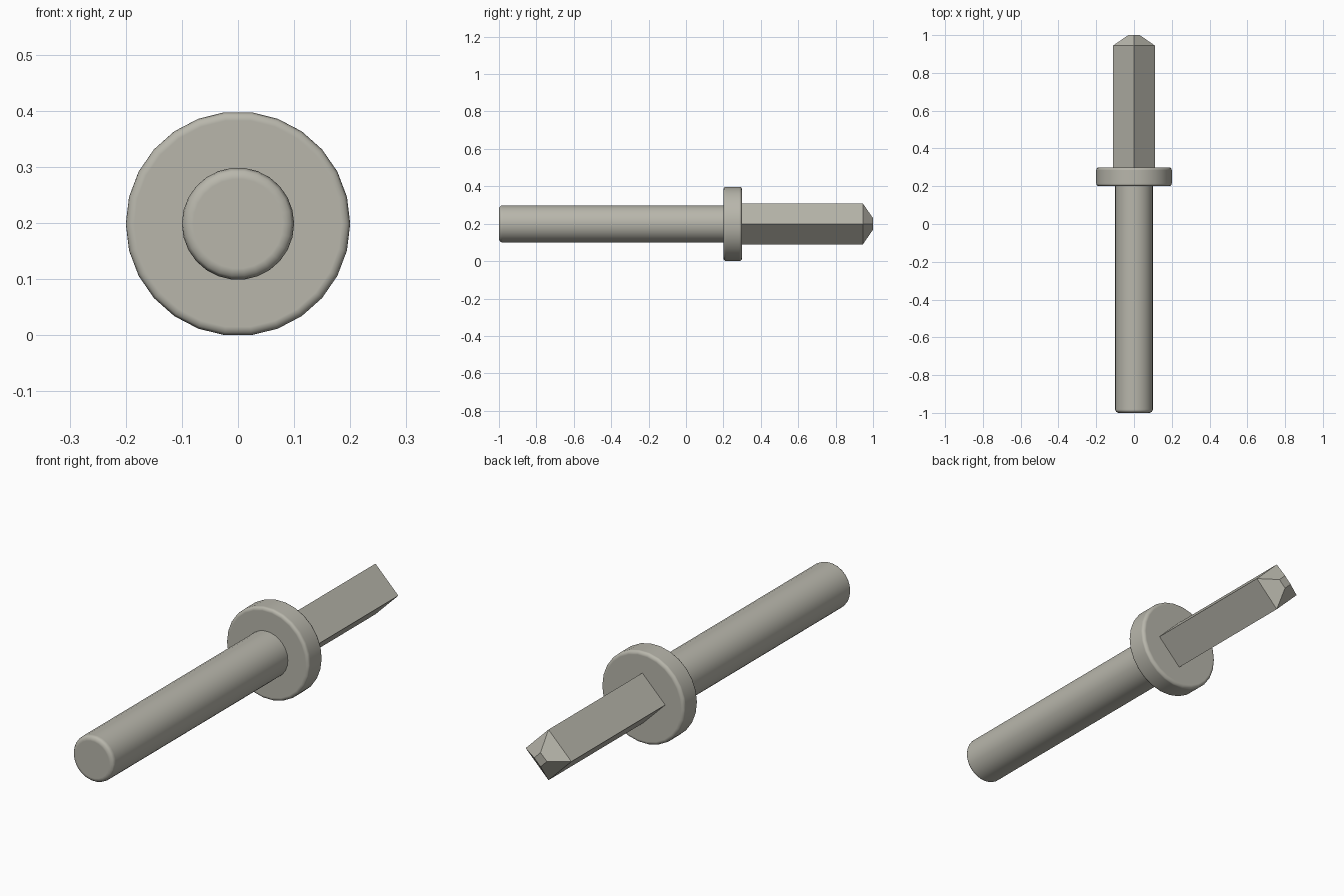
import bpy, bmesh
from math import radians, pi
from mathutils import Matrix

if "Cube" in bpy.data.objects:
    bpy.data.objects.remove(bpy.data.objects["Cube"], do_unlink=True)

AXIS_Z = 0.199
SIDES = 26

# Single warm grey metal
metal = bpy.data.materials.new("warm_grey")
metal.use_nodes = True
color = (0.48, 0.47, 0.41, 1)
metal.diffuse_color = color
metal.node_tree.nodes["Principled BSDF"].inputs["Base Color"].default_value = color


def prism(bm, sides, y0, y1, r0, r1, turn):
    """Capped prism or frustum running along y from y0 to y1."""
    place = (Matrix.Translation((0, (y0 + y1) / 2, AXIS_Z))
             @ Matrix.Rotation(-pi / 2, 4, "X") @ Matrix.Rotation(turn, 4, "Z"))
    return bmesh.ops.create_cone(bm, cap_ends=True, segments=sides, radius1=r0,
                                 radius2=r1, depth=y1 - y0, matrix=place)["verts"]


def finish(name, bm):
    mesh = bpy.data.meshes.new(name)
    bm.to_mesh(mesh)
    bm.free()
    obj = bpy.data.objects.new(name, mesh)
    bpy.context.collection.objects.link(obj)
    mesh.materials.append(metal)
    return obj


def rounded_cylinder(name, y0, y1, radius, bevel):
    bm = bmesh.new()
    prism(bm, SIDES, y0, y1, radius, radius, pi / 2)
    for face in bm.faces:
        face.smooth = True
    obj = finish(name, bm)
    mod = obj.modifiers.new("rounded_rim", "BEVEL")
    mod.width = bevel
    mod.segments = 4
    mod.limit_method = "ANGLE"
    mod.angle_limit = radians(40)
    mod.harden_normals = True


# Round shaft and collar
rounded_cylinder("shaft", -1.0, 0.22, 0.1, 0.02)
rounded_cylinder("collar", 0.2, 0.3, 0.2, 0.015)

# Square bar standing on its edge, with a tapered blunt tip
bm = bmesh.new()
prism(bm, 4, 0.28, 0.945, 0.11, 0.11, 0)
end = max(bm.faces, key=lambda f: f.calc_center_median().y)
tip = bmesh.ops.extrude_discrete_faces(bm, faces=[end])["faces"][0]
for v in tip.verts:
    v.co.y = 1.0
    v.co.x *= 0.28
    v.co.z = AXIS_Z + (v.co.z - AXIS_Z) * 0.28
bmesh.ops.recalc_face_normals(bm, faces=bm.faces)
finish("square_bar", bm)
